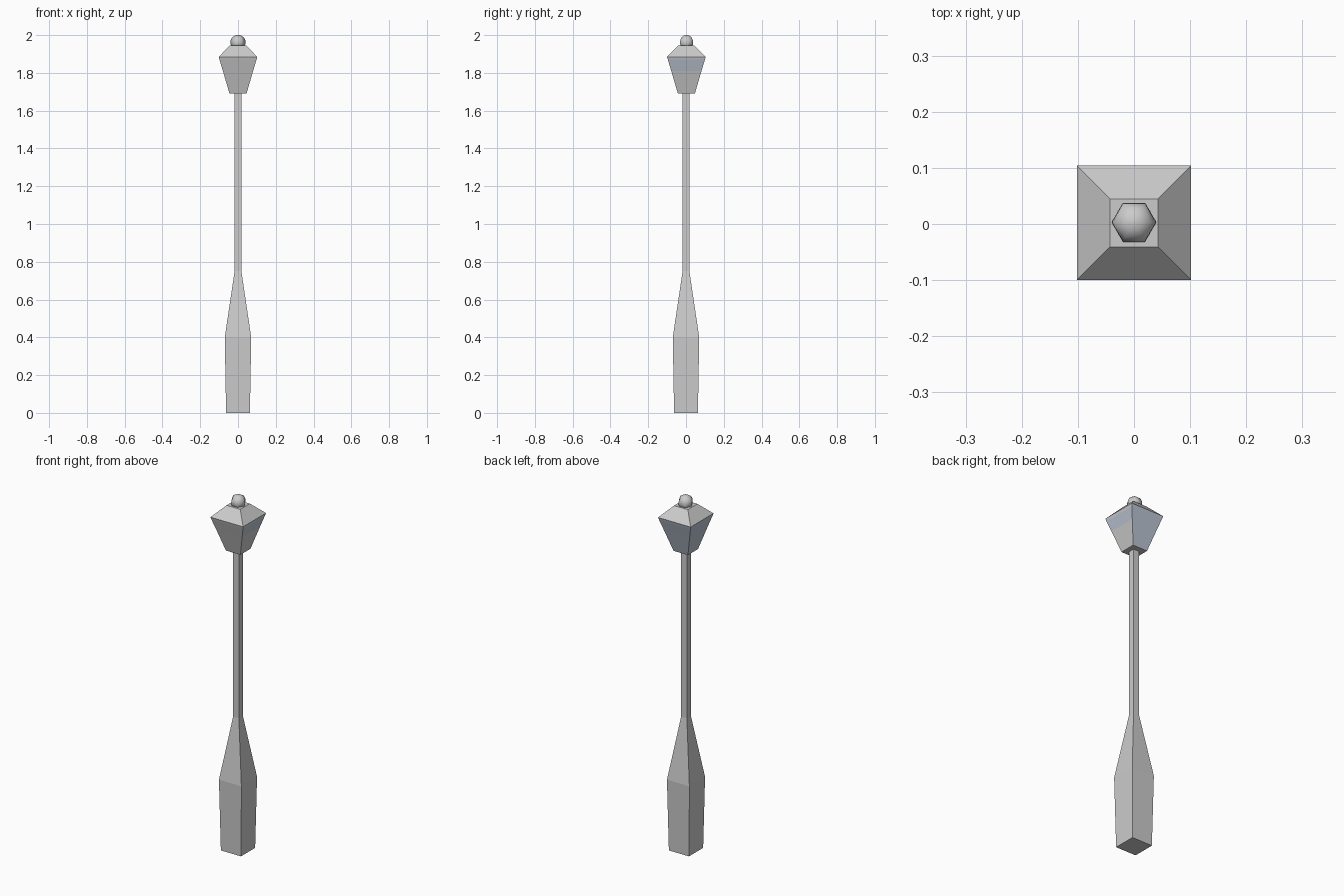
import bpy, math

if "Cube" in bpy.data.objects:
    bpy.data.objects.remove(bpy.data.objects["Cube"])


def loft(name, rings, sides=4, turn=math.pi / 4, cy=0.0):
    """Stack regular polygons; each ring is (z, corner radius)."""
    verts, faces = [], []
    for z, r in rings:
        for i in range(sides):
            a = turn + i * math.tau / sides
            verts.append((r * math.cos(a), cy + r * math.sin(a), z))
    for k in range(len(rings) - 1):
        for i in range(sides):
            j = (i + 1) % sides
            a, b = k * sides, (k + 1) * sides
            faces.append((a + i, a + j, b + j, b + i))
    faces.append(tuple(reversed(range(sides))))
    faces.append(tuple(range((len(rings) - 1) * sides, len(rings) * sides)))
    me = bpy.data.meshes.new(name)
    me.from_pydata(verts, [], faces)
    ob = bpy.data.objects.new(name, me)
    bpy.context.collection.objects.link(ob)
    return ob


def square(*rings):
    """Convert (z, half width) to (z, corner radius)."""
    return [(z, h * math.sqrt(2)) for z, h in rings]


# Heavy square pedestal tapering into the slim pole
loft("pedestal", square((0, 0.063), (0.4, 0.07), (0.75, 0.018)))
loft("pole", square((0.74, 0.018), (1.70, 0.018)))

# Flared lantern body with glazed panes
lantern = loft("lantern_body", square((1.69, 0.045), (1.81, 0.08),
                                      (1.87, 0.098), (1.885, 0.102)), cy=0.002)
grey = bpy.data.materials.new("metal")
grey.diffuse_color = (0.8, 0.8, 0.8, 1)
grey.use_nodes = True
grey.node_tree.nodes["Principled BSDF"].inputs["Base Color"].default_value = grey.diffuse_color
glass = bpy.data.materials.new("glass")
glass.diffuse_color = (0.5, 0.56, 0.66, 1)
glass.use_nodes = True
glass.node_tree.nodes["Principled BSDF"].inputs["Base Color"].default_value = glass.diffuse_color
lantern.data.materials.append(grey)
lantern.data.materials.append(glass)
for p in lantern.data.polygons:
    n, z = p.normal, p.center.z
    back_or_left = n.y > 0.5 or n.x < -0.5
    right_band = n.x > 0.5 and 1.81 < z < 1.87
    if back_or_left or right_band:
        p.material_index = 1

# Hipped roof
loft("lantern_roof", square((1.885, 0.102), (1.945, 0.043)), cy=0.002)

# Six-sided rounded finial
finial = loft("finial", [(1.935, 0.034), (1.955, 0.040), (1.972, 0.039),
                         (1.988, 0.031), (1.997, 0.017), (2.0, 0.005)],
              sides=6, turn=0, cy=0.003)
for p in finial.data.polygons:
    p.use_smooth = True
